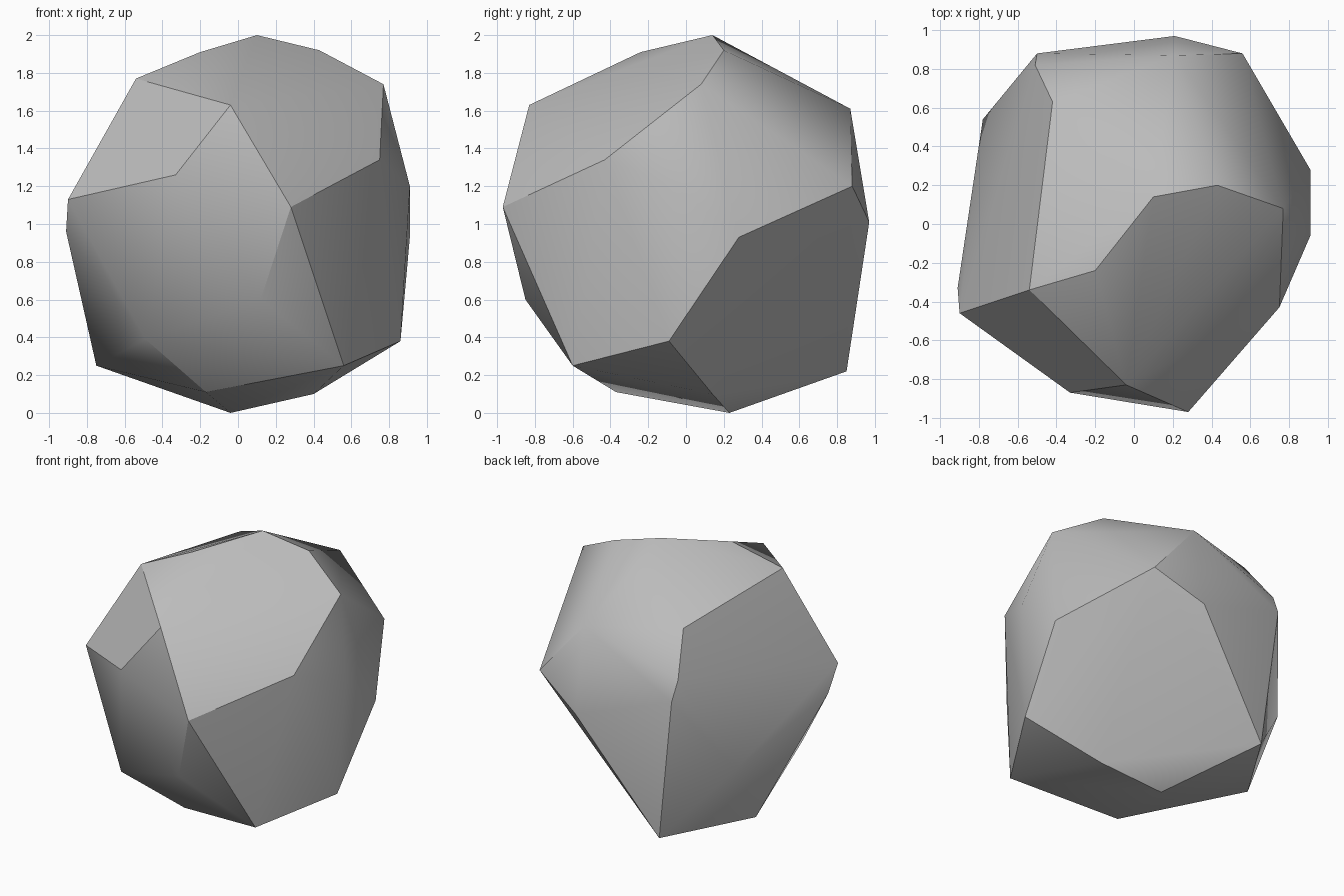
import bpy
import bmesh
from math import radians

default_cube = bpy.data.objects.get("Cube")
if default_cube:
    bpy.data.objects.remove(default_cube, do_unlink=True)


def flat_material(name, grey):
    """Plain matte grey for the stone."""
    material = bpy.data.materials.new(name)
    material.use_nodes = True
    colour = (grey, grey, grey, 1)
    material.diffuse_color = colour
    shader = material.node_tree.nodes["Principled BSDF"]
    shader.inputs["Base Color"].default_value = colour
    shader.inputs["Roughness"].default_value = 0.8
    return material


# Corners of the stone, from the crown down to the foot
crown = [(.10, .14, 2), (-.20, -.24, 1.91), (.43, .20, 1.92),
         (.77, .08, 1.74), (-.54, -.34, 1.77)]
shoulder = [(-.04, -.83, 1.63), (.21, .87, 1.61), (-.42, .63, 1.67),
            (.75, -.43, 1.34), (-.33, -.87, 1.26), (-.51, .82, 1.39)]
waist = [(.28, -.97, 1.09), (-.90, -.46, 1.13), (-.91, -.33, .96),
         (.91, -.06, 1.2), (.91, .28, .93), (.56, .88, 1.2),
         (.21, .97, 1.01), (-.50, .88, 1.25), (-.78, .54, .71)]
foot = [(.12, -.85, .6), (-.49, -.64, .39), (.86, -.09, .38),
        (.56, -.60, .25), (-.75, .27, .25), (-.38, .85, .22),
        (-.17, -.37, .11), (.40, .14, .1), (-.04, .23, 0)]

# Wrap the corners in one closed skin and merge nearly flat facets
bm = bmesh.new()
for corner in crown + shoulder + waist + foot:
    bm.verts.new(corner)
hull = bmesh.ops.convex_hull(bm, input=bm.verts)
loose = [v for v in bm.verts if not v.link_faces]
bmesh.ops.delete(bm, geom=loose, context='VERTS')
bmesh.ops.dissolve_limit(bm, angle_limit=radians(4),
                         verts=bm.verts, edges=bm.edges)
bmesh.ops.recalc_face_normals(bm, faces=bm.faces)

mesh = bpy.data.meshes.new("boulder")
bm.to_mesh(mesh)
bm.free()
mesh.materials.append(flat_material("stone_grey", 0.5))

boulder = bpy.data.objects.new("boulder", mesh)
bpy.context.collection.objects.link(boulder)

# Soft shading over gentle ridges, crisp on the steep ones
bpy.ops.object.select_all(action='DESELECT')
boulder.select_set(True)
bpy.context.view_layer.objects.active = boulder
bpy.ops.object.shade_smooth_by_angle(angle=radians(30))
